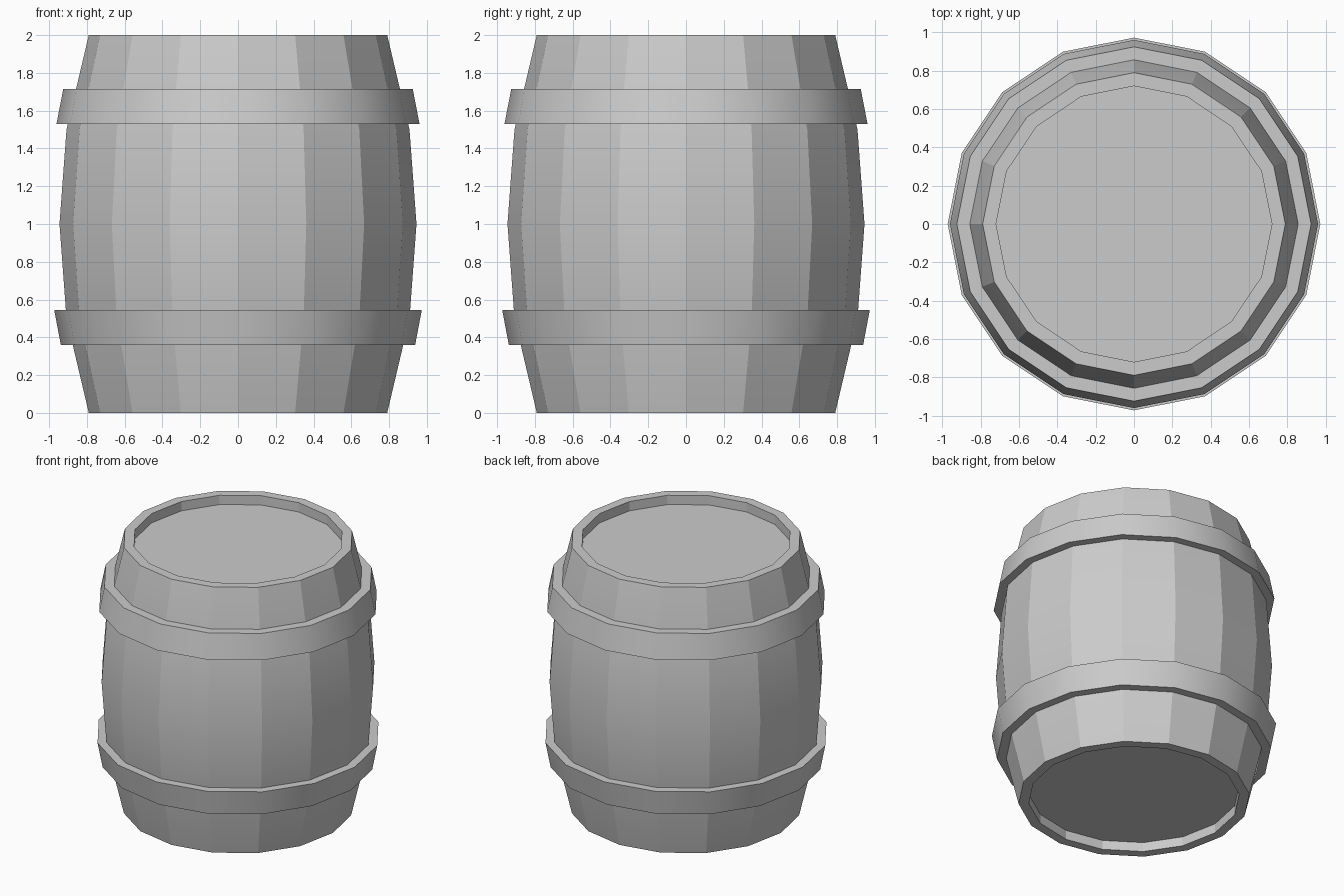
import bpy, bmesh
from math import sin, cos, pi, radians

if "Cube" in bpy.data.objects:
    bpy.data.objects.remove(bpy.data.objects["Cube"])

SIDES = 16


def lathe(name, profile, smooth_angle, closed=False):
    """Revolve an (r, z) profile; open profiles get capped at both ends."""
    bm = bmesh.new()
    rings = [[bm.verts.new((r * cos(2 * pi * i / SIDES), r * sin(2 * pi * i / SIDES), z))
              for i in range(SIDES)] for r, z in profile]
    pairs = list(zip(rings, rings[1:]))
    if closed:
        pairs.append((rings[-1], rings[0]))
    else:
        bm.faces.new(rings[0])
        bm.faces.new(rings[-1])
    for a, b in pairs:
        for i in range(SIDES):
            j = (i + 1) % SIDES
            bm.faces.new((a[i], a[j], b[j], b[i]))
    bmesh.ops.recalc_face_normals(bm, faces=bm.faces)
    mesh = bpy.data.meshes.new(name)
    bm.to_mesh(mesh)
    bm.free()
    obj = bpy.data.objects.new(name, mesh)
    bpy.context.collection.objects.link(obj)
    bpy.ops.object.select_all(action='DESELECT')
    obj.select_set(True)
    bpy.context.view_layer.objects.active = obj
    bpy.ops.object.shade_smooth_by_angle(angle=radians(smooth_angle))
    return obj


# Bulging staves with recessed lids at both ends
lathe("barrel_body", [(0.72, 0.07), (0.72, 0), (0.79, 0), (0.908, 0.5), (0.945, 1),
                      (0.908, 1.5), (0.79, 2), (0.72, 2), (0.72, 1.93)], 15)

# Hoops, tilted to follow the bulge
lathe("lower_hoop", [(0.85, 0.36), (0.938, 0.36), (0.973, 0.545), (0.89, 0.545)], 30, True)
lathe("upper_hoop", [(0.89, 1.53), (0.961, 1.53), (0.925, 1.715), (0.85, 1.715)], 30, True)
